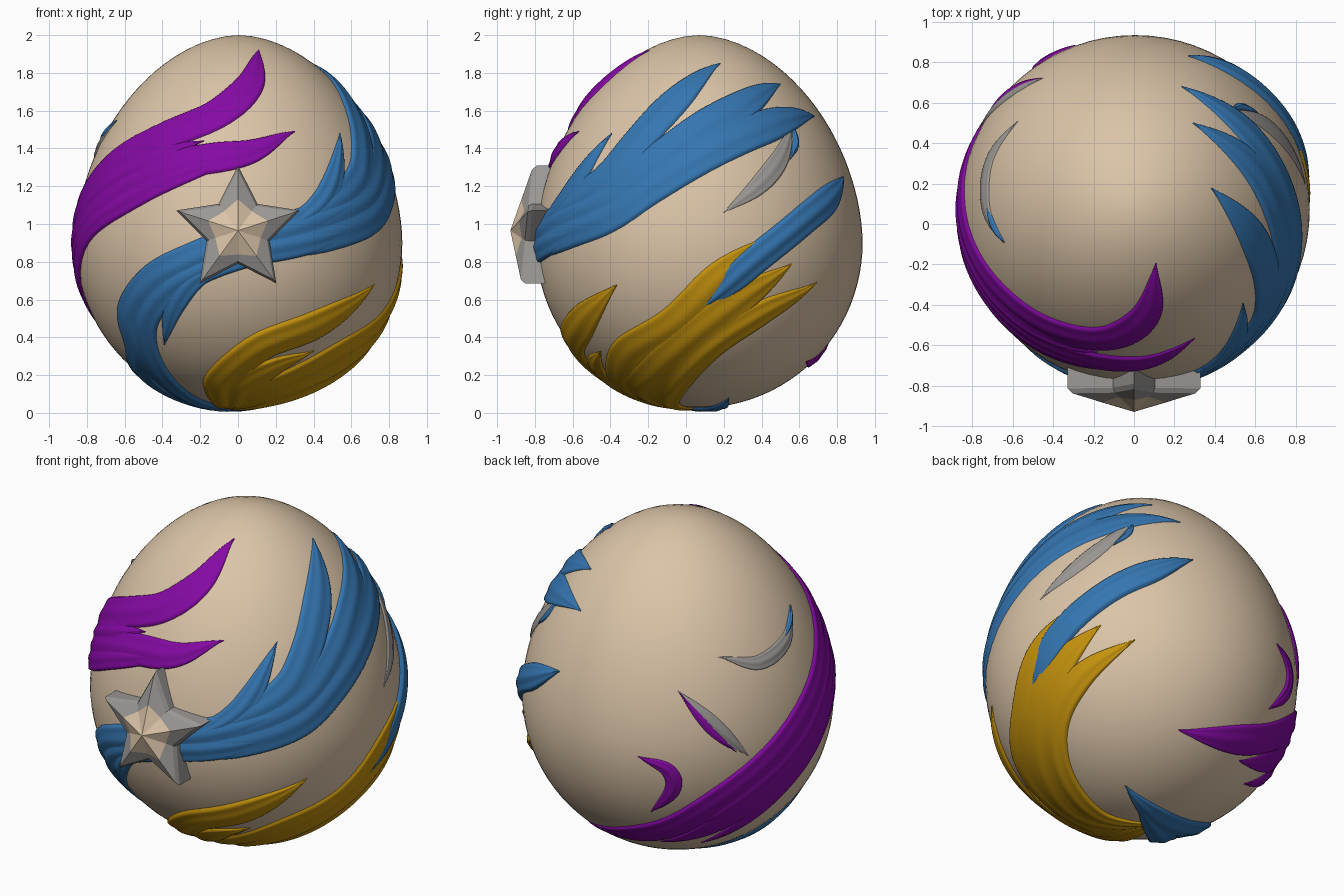
import bpy, bmesh, math
from mathutils import Vector

if "Cube" in bpy.data.objects:
    bpy.data.objects.remove(bpy.data.objects["Cube"], do_unlink=True)

CENTRE = Vector((0.005, 0.07, 0.9))
RADIUS = 0.865


def material(name, rgb):
    m = bpy.data.materials.new(name)
    m.use_nodes = True
    m.diffuse_color = (*rgb, 1)
    bsdf = m.node_tree.nodes["Principled BSDF"]
    bsdf.inputs["Base Color"].default_value = (*rgb, 1)
    bsdf.inputs["Roughness"].default_value = 0.6
    return m


TAN = material("warm tan", (0.71, 0.555, 0.39))
BLUE = material("blue", (0.035, 0.18, 0.44))
PURPLE = material("purple", (0.235, 0.003, 0.37))
GOLD = material("gold", (0.56, 0.29, 0.004))
GREY = material("stone grey", (0.33, 0.315, 0.3))


# --- Egg surface helpers ---
def half(z):
    """Height and roundness of the upper or lower half of the egg."""
    return (1.1, 1.83) if z > CENTRE.z else (0.873, 2.0)


def ring(z):
    height, power = half(z)
    return RADIUS * max(0, 1 - (abs(z - CENTRE.z) / height) ** power) ** (1 / power)


def project(p):
    q = p - CENTRE
    height, power = half(p.z)
    s = (math.hypot(q.x, q.y) / RADIUS) ** power + (abs(q.z) / height) ** power
    return CENTRE + q / s ** (1 / power)


def normal(p):
    q = p - CENTRE
    return Vector((q.x / RADIUS ** 2, q.y / RADIUS ** 2, q.z / half(p.z)[0] ** 2)).normalized()


def front(x, z):
    return Vector((x, CENTRE.y - math.sqrt(max(0, ring(z) ** 2 - (x - CENTRE.x) ** 2)), z))


def side(y, z):
    return Vector((CENTRE.x + math.sqrt(max(0, ring(z) ** 2 - (y - CENTRE.y) ** 2)), y, z))


def around(degrees, z):
    a = math.radians(degrees)
    return Vector((CENTRE.x + ring(z) * math.sin(a), CENTRE.y - ring(z) * math.cos(a), z))


def under(x, y):
    return project(Vector((x, y, 0.06)))


def finish(name, bm, *mats, angle=40):
    mesh = bpy.data.meshes.new(name)
    bmesh.ops.recalc_face_normals(bm, faces=bm.faces)
    bm.to_mesh(mesh)
    bm.free()
    for m in mats:
        mesh.materials.append(m)
    obj = bpy.data.objects.new(name, mesh)
    bpy.context.collection.objects.link(obj)
    bpy.ops.object.select_all(action="DESELECT")
    obj.select_set(True)
    bpy.context.view_layer.objects.active = obj
    bpy.ops.object.shade_smooth_by_angle(angle=math.radians(angle))
    return obj


def smooth_path(points, steps=9):
    pts = [2 * points[0] - points[1], *points, 2 * points[-1] - points[-2]]
    out = []
    for a, b, c, d in zip(pts, pts[1:], pts[2:], pts[3:]):
        for i in range(steps):
            t = i / steps
            out.append(project(0.5 * (2 * b + (c - a) * t + (2 * a - 5 * b + 4 * c - d) * t ** 2
                                      + (3 * b - a - 3 * c + d) * t ** 3)))
    return out + [project(points[-1])]


def strand(name, mat, points, width, height=0.028, taper=0.5):
    """Raised, grooved blade that hugs the egg and tapers to a point at both ends."""
    path = smooth_path(points)
    dist = [0]
    for a, b in zip(path, path[1:]):
        dist.append(dist[-1] + (b - a).length)
    reach = min(taper, dist[-1] / 2)
    bm, rows, n = bmesh.new(), [], 16
    for i, p in enumerate(path):
        near = min(dist[i], dist[-1] - dist[i])
        k = max(0.03, math.sin(math.pi / 2 * min(1, near / reach)))
        along = path[min(i + 1, len(path) - 1)] - path[max(i - 1, 0)]
        across = normal(p).cross(along).normalized()
        row = []
        for j in range(n + 1):
            u = 2 * j / n - 1
            v = project(p + across * u * width * k)
            groove = 0.86 + 0.14 * math.cos(2 * math.pi * u)
            lift = height * k ** 0.5 * groove * (1 - u ** 4) ** 0.7 - (0.012 if abs(u) == 1 else 0)
            row.append(bm.verts.new(v + normal(v) * lift))
        rows.append(row)
    for r, s in zip(rows, rows[1:]):
        for j in range(n):
            bm.faces.new((r[j], r[j + 1], s[j + 1], s[j]))
    # Face outward regardless of the path direction
    obj = finish(name, bm, mat, angle=60)
    face = obj.data.polygons[len(obj.data.polygons) // 2]
    if face.normal.dot(normal(face.center)) < 0:
        obj.data.flip_normals()


# --- Egg body ---
bm = bmesh.new()
bmesh.ops.create_uvsphere(bm, u_segments=72, v_segments=48, radius=1)
for v in bm.verts:
    v.co = project(CENTRE + v.co)
finish("egg_body", bm, TAN)

# --- Blue sash: two long tails that fan out into four tips ---
F, S, A, U = front, side, around, under
strand("blue_tail_outer", BLUE, [U(.26, .23), U(-.1, .12), A(-80, .17), F(-.53, .33), F(-.57, .52),
       F(-.45, .7), F(-.22, .82), F(.05, .92), F(.35, 1.0), S(-.35, 1.15)], .095)
strand("blue_tail_inner", BLUE, [U(.15, .2), U(-.2, -.02), F(-.36, .15), F(-.48, .33), F(-.49, .5),
       F(-.37, .66), F(-.18, .77), F(.05, .85), F(.3, .9), S(-.45, 1.0)], .085)
strand("blue_tail_spur", BLUE, [F(.05, .8), F(-.2, .73), F(-.33, .58), F(-.39, .36)], .065)
strand("blue_tip_low", BLUE, [F(0, .86), F(.3, .91), S(-.45, 1.03), S(-.2, 1.19), S(.1, 1.37),
       S(.4, 1.51), S(.68, 1.57)], .105, height=.024)
strand("blue_tip_middle", BLUE, [F(.1, .92), F(.4, 1.0), S(-.4, 1.15), S(-.15, 1.34), S(.1, 1.52),
       S(.3, 1.63), S(.5, 1.74)], .105, height=.024)
strand("blue_tip_high", BLUE, [F(.15, .93), F(.45, 1.08), S(-.45, 1.22), S(-.28, 1.41), S(-.05, 1.66),
       S(.18, 1.85)], .1, height=.024)
strand("blue_tip_front", BLUE, [F(.15, .92), F(.4, 1.07), F(.5, 1.22), F(.54, 1.48)], .07)
strand("blue_blade", BLUE, [S(.06, .54), S(.33, .78), S(.6, 1.0), S(.75, 1.13), S(.83, 1.25)],
       .085, height=.036, taper=.35)

# --- Purple sash wrapping round the side to the back ---
strand("purple_band_upper", PURPLE, [F(.11, 1.92), F(.06, 1.74), F(-.12, 1.58), F(-.4, 1.46),
       F(-.64, 1.33), A(-77, 1.14), A(-102, .89), A(-128, .62), A(-154, .37), A(-200, .27)], .1,
       height=.022)
strand("purple_band_fill", PURPLE, [F(-.18, 1.44), F(-.36, 1.38), F(-.57, 1.28), A(-70, 1.11),
       A(-93, .87), A(-117, .63), A(-140, .42)], .07, height=.024, taper=.4)
strand("purple_band_middle", PURPLE, [F(.3, 1.49), F(.05, 1.38), F(-.3, 1.32), F(-.58, 1.21),
       A(-68, 1.04), A(-90, .81), A(-114, .57), A(-154, .26)], .095, height=.022)
strand("purple_band_lower", PURPLE, [F(.08, 1.36), F(-.3, 1.27), F(-.58, 1.13), A(-69, .96),
       A(-87, .75), A(-107, .5), A(-132, .24)], .075, height=.022)
strand("purple_hook", PURPLE, [A(-160, .9), A(-149, .83), A(-147, .7), A(-156, .53)], .05,
       height=.02)

# --- Gold sash sweeping up from underneath ---
strand("gold_tip_front", GOLD, [F(.72, .68), F(.42, .47), F(.12, .35), F(-.08, .18), U(-.08, -.15),
       U(-.1, .08)], .1)
strand("gold_fill", GOLD, [F(.4, .33), F(.2, .25), F(.03, .15), U(-.02, -.12), U(-.08, .05)], .1)
strand("gold_tip_upper", GOLD, [S(.47, .95), S(.2, .73), S(-.05, .48), S(-.3, .32), F(.25, .17),
       F(.02, .09), U(-.09, .02)], .105, height=.024)
strand("gold_tip_middle", GOLD, [S(.56, .79), S(.3, .61), S(.05, .42), S(-.15, .24), U(.22, -.25),
       U(-.08, .04)], .11)
strand("gold_tip_lower", GOLD, [S(.69, .69), S(.4, .53), S(.14, .36), S(-.04, .18), U(.17, -.1),
       U(-.1, .08)], .085)

# --- Small grey crescents with coloured edges ---
strand("grey_crescent_left", GREY, [A(-127, 1.44), A(-109, 1.37), A(-91, 1.42), A(-76, 1.54)],
       .05, height=.014)
strand("grey_crescent_right", GREY, [S(.2, 1.06), S(.38, 1.2), S(.5, 1.35), S(.56, 1.53)],
       .06, height=.014)
strand("grey_crescent_back", GREY, [A(-145, 1.28), A(-131, 1.08), A(-118, .87)], .045, height=.014)
strand("purple_crescent_edge", PURPLE, [A(-145, 1.28), A(-133, 1.06), A(-123, .91)], .025, height=.018)
strand("blue_crescent_edge_left", BLUE, [A(-92, 1.43), A(-83, 1.49), A(-76, 1.55)], .02, height=.018)
strand("blue_crescent_edge_right", BLUE, [S(.55, 1.34), S(.58, 1.43), S(.56, 1.53)], .02, height=.018)


# --- Faceted star badge ---
def star_ring(bm, tip, valley, y, slope=0.0, tilt=0.1):
    ring_verts = []
    for i in range(10):
        a = math.pi * i / 5
        scale = valley if i % 2 else tip
        r = scale * (0.175 if i % 2 else 0.345)
        z = r * math.cos(a)
        ring_verts.append(bm.verts.new((r * math.sin(a), y + slope * scale + tilt * z, 0.965 + z)))
    return ring_verts


bm = bmesh.new()
peak = bm.verts.new((0, -0.93, 0.965))
rings = [star_ring(bm, .48, .72, -.93, slope=.088), star_ring(bm, .93, .93, -.93, slope=.088),
         star_ring(bm, 1, 1, -.825), star_ring(bm, 1, 1, -.72)]
for i in range(10):
    j = (i + 1) % 10
    bm.faces.new((peak, rings[0][i], rings[0][j])).material_index = 1
    for a, b in zip(rings, rings[1:]):
        bm.faces.new((a[i], a[j], b[j], b[i]))
bm.faces.new(rings[-1])
finish("star_badge", bm, GREY, TAN, angle=8)
